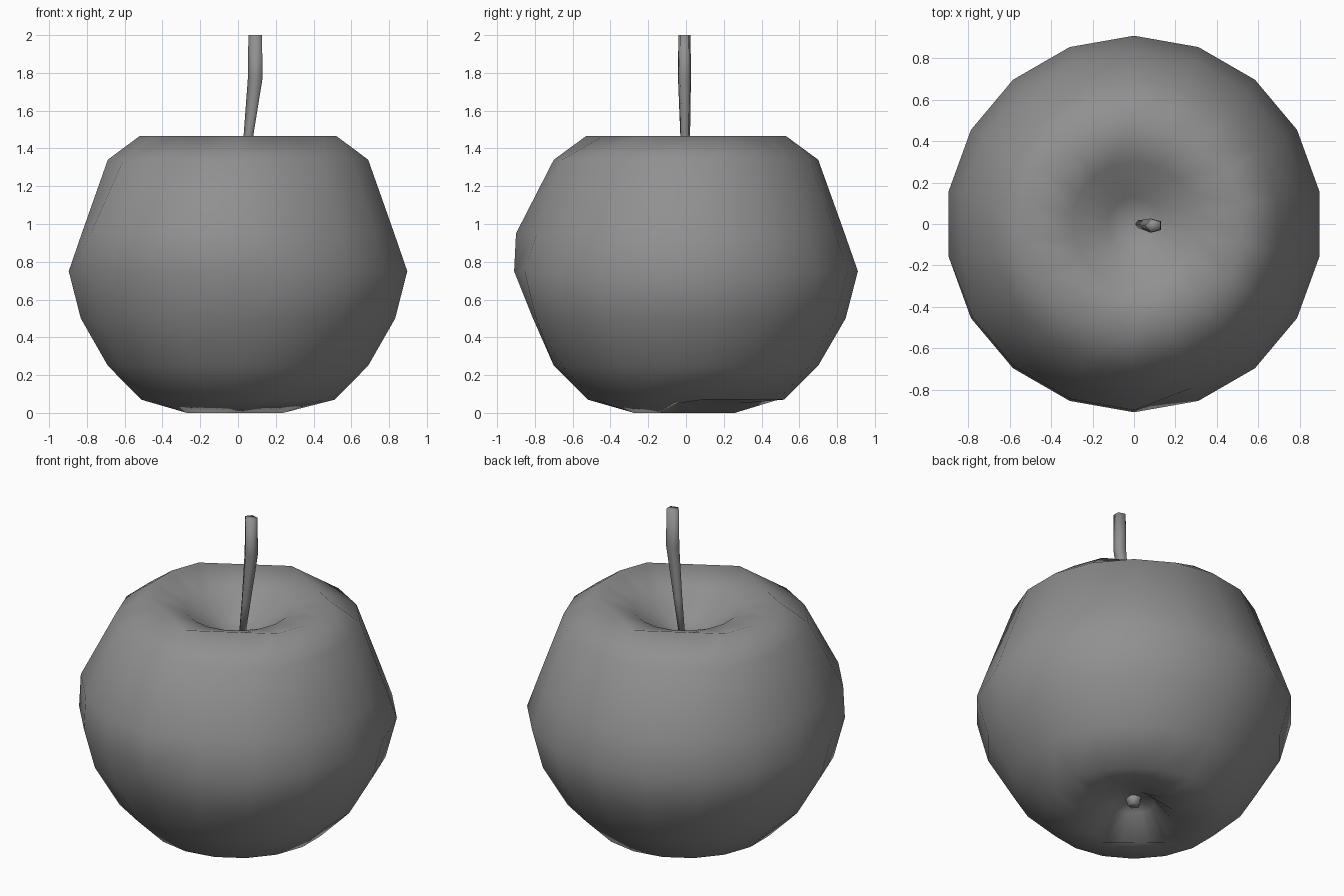
import bpy, bmesh
from math import sin, cos, pi, radians

if "Cube" in bpy.data.objects:
    bpy.data.objects.remove(bpy.data.objects["Cube"])

# Dark grey shared by all parts
grey = bpy.data.materials.new("dark_grey")
grey.diffuse_color = (0.28, 0.28, 0.28, 1)
grey.use_nodes = True
grey.node_tree.nodes["Principled BSDF"].inputs["Base Color"].default_value = grey.diffuse_color


def loft(name, rings, low_pole=None, high_pole=None):
    """Skin a stack of rings (lists of points); close each end with a pole or a flat cap."""
    bm = bmesh.new()
    rows = [[bm.verts.new(p) for p in ring] for ring in rings]
    n = len(rows[0])
    for a, b in zip(rows, rows[1:]):
        for i in range(n):
            j = (i + 1) % n
            bm.faces.new((a[i], a[j], b[j], b[i]))
    for row, pole in ((rows[0], low_pole), (rows[-1], high_pole)):
        if pole:
            tip = bm.verts.new(pole)
            for i in range(n):
                bm.faces.new((row[i], row[(i + 1) % n], tip))
        else:
            bm.faces.new(row)
    bmesh.ops.recalc_face_normals(bm, faces=bm.faces)
    mesh = bpy.data.meshes.new(name)
    bm.to_mesh(mesh)
    bm.free()
    for p in mesh.polygons:
        p.use_smooth = True
    mesh.materials.append(grey)
    obj = bpy.data.objects.new(name, mesh)
    bpy.context.collection.objects.link(obj)
    return obj


def chord(r, deg, corners):
    """Radius at deg of the polygon whose corners lie at the given angles on radius r."""
    for a, b in zip(corners, corners[1:] + [corners[0] + 360]):
        for d in (deg, deg + 360):
            if a <= d <= b:
                return r * cos(radians(b - a) / 2) / cos(radians(d - (a + b) / 2))
    return r


# Fruit body: 18-sided lathe with a dimple at each end
PROFILE = [(0.12, 0.14), (0.275, 0.0), (0.52, 0.07), (0.70, 0.25), (0.845, 0.5),
           (0.91, 0.75), (0.84, 0.95), (0.70, 1.34), (0.53, 1.465),
           (0.30, 1.40), (0.13, 1.27)]
NOTCH = {350: 0.05, 10: 0.09, 30: 0.11, 50: 0.11, 70: 0.09, 90: 0.05}


def body_point(r, z, deg):
    # irregularities: fuller front-left cheek, flatter lower front, angular rims, notched base
    if z == 0.95 and 210 <= deg <= 270:
        r = 0.90
    elif z == 0.5 and deg == 270:
        r = 0.81
    elif z == 1.465:
        r = chord(r, deg, [10, 30, 90, 150, 170, 190, 210, 270, 330, 350])
    elif z == 0.0:
        if deg in NOTCH:
            z = NOTCH[deg]
        else:
            r = chord(r, deg, [110, 190, 270, 330])
    a = radians(deg)
    return (r * cos(a), r * sin(a), z)


loft("fruit_body",
     [[body_point(r, z, 10 + 20 * k if k < 17 else 350) for k in range(18)] for r, z in PROFILE],
     low_pole=(0, 0, 0.18), high_pole=(0, 0, 1.22))


def tube_ring(x, y, z, rx, ry, n=5):
    t = 2 * pi / n
    return [(x + rx * cos(t * (k + 0.5)), y + ry * sin(t * (k + 0.5)), z) for k in range(n)]


# Stem: thin at the dimple, leaning right, then upright
loft("stem", [tube_ring(0.02, 0.0, 1.18, 0.018, 0.018),
              tube_ring(0.057, -0.004, 1.46, 0.028, 0.027),
              tube_ring(0.095, -0.008, 1.77, 0.043, 0.036),
              tube_ring(0.095, -0.008, 2.0, 0.04, 0.034)])

# Blossom end: small nub in the bottom dimple
loft("blossom_end", [tube_ring(0, 0, 0.12, 0.035, 0.035),
                     tube_ring(0, 0, 0.16, 0.048, 0.048),
                     tube_ring(0, 0, 0.22, 0.03, 0.03)])
